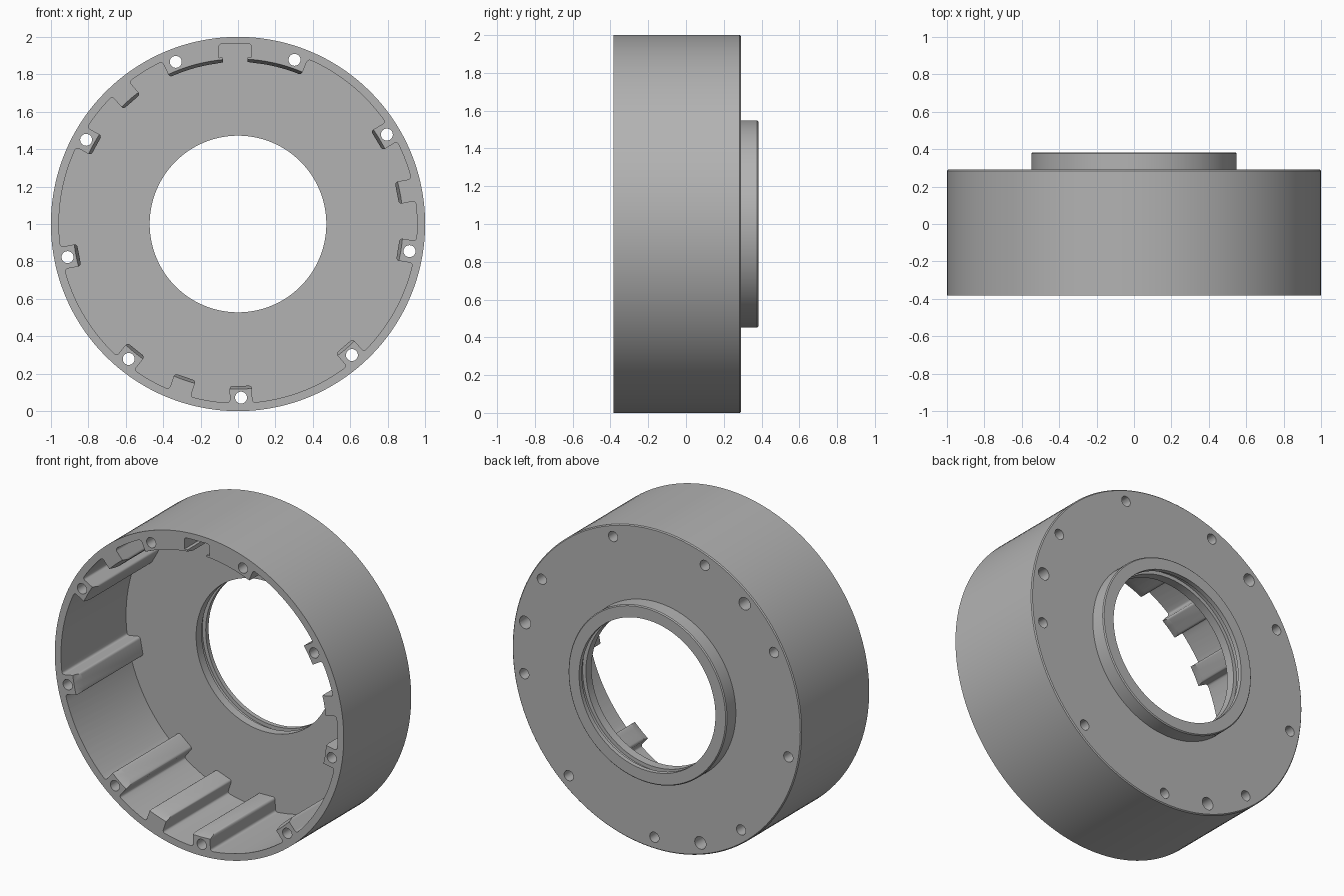
import bpy, bmesh, math
from mathutils import Matrix, Vector

if "Cube" in bpy.data.objects:
    bpy.data.objects.remove(bpy.data.objects["Cube"], do_unlink=True)

FRONT, FLOOR, BACK, END = -0.383, 0.26, 0.29, 0.383
WALL, TIP, BORE = 0.957, 0.865, 0.472
CENTRE = Vector((0, 0, 1))
SCREWS = [31 + 40 * i for i in range(9)]
DOWELS = [11, 131, 251]
PAD_MID, PAD_HALF = 91, 24

grey = bpy.data.materials.new("plain grey")
grey.use_nodes = True
grey.diffuse_color = (0.45, 0.45, 0.45, 1)
grey.node_tree.nodes["Principled BSDF"].inputs["Base Color"].default_value = (0.45, 0.45, 0.45, 1)


def finish(bm, name):
    bmesh.ops.recalc_face_normals(bm, faces=bm.faces)
    mesh = bpy.data.meshes.new(name)
    bm.to_mesh(mesh)
    bm.free()
    mesh.materials.append(grey)
    obj = bpy.data.objects.new(name, mesh)
    bpy.context.collection.objects.link(obj)
    return obj


def lathe(name, profile, steps=144):
    """Revolve a closed (radius, y) profile about the y axis."""
    bm = bmesh.new()
    verts = [bm.verts.new((r, y, 1)) for r, y in profile]
    edges = [bm.edges.new((v, verts[i - 1])) for i, v in enumerate(verts)]
    bmesh.ops.spin(bm, geom=verts + edges, cent=CENTRE, axis=(0, 1, 0),
                   angle=math.tau, steps=steps, use_duplicate=False)
    bmesh.ops.remove_doubles(bm, verts=bm.verts, dist=1e-4)
    return finish(bm, name)


def polar(deg, r, t=0.0):
    """Point at radius r in a direction, shifted sideways by t."""
    a = math.radians(deg)
    return Vector((r * math.cos(a) - t * math.sin(a), 0, r * math.sin(a) + t * math.cos(a)))


def arc(start, end, r):
    n = max(2, round((end - start) / 2.5))
    return [(polar(start + (end - start) * i / n, r), False) for i in range(1, n)]


def cut(target, cutter):
    mod = target.modifiers.new("cut", "BOOLEAN")
    mod.operation, mod.solver, mod.object = "DIFFERENCE", "EXACT", cutter
    bpy.context.view_layer.objects.active = target
    bpy.ops.object.modifier_apply(modifier=mod.name)
    bpy.data.objects.remove(cutter, do_unlink=True)


# Shell with a rear collar and a ring groove inside the bore
housing = lathe("motor_housing", [
    (BORE, FRONT), (1, FRONT), (1, BACK - 0.006), (0.994, BACK),
    (0.548, BACK), (0.548, END - 0.006), (0.542, END), (BORE, END),
    (BORE, 0.355), (0.495, 0.355), (0.495, 0.315), (BORE, 0.315)])

# Cavity outline: the wall arc, interrupted by screw lugs and one slotted pad
outline = []
pad_start, pad_end = PAD_MID - PAD_HALF, PAD_MID + PAD_HALF
neck, slot = 0.066, 0.087
neck_angle = math.degrees(math.asin(neck / TIP))
outline += [(polar(pad_start, WALL), True), (polar(pad_start, TIP), True)]
outline += arc(pad_start, PAD_MID - neck_angle, TIP)
for t, r, rounded in ((-neck, TIP, False), (-neck, 0.89, False), (-slot, 0.89, False),
                      (-slot, 0.963, True)):
    outline.append((polar(PAD_MID, r, t), rounded))
for t, r, rounded in ((slot, 0.963, True), (slot, 0.89, False), (neck, 0.89, False),
                      (neck, TIP, False)):
    outline.append((polar(PAD_MID, r, t), rounded))
outline += arc(PAD_MID + neck_angle, pad_end, TIP)
outline += [(polar(pad_end, TIP), True), (polar(pad_end, WALL), True)]

half = 0.06
root = math.sqrt(WALL ** 2 - half ** 2)
half_angle = math.degrees(math.asin(half / WALL))
last = pad_end
lugs = sorted((a - pad_end) % 360 + pad_end for a in SCREWS + DOWELS
              if abs(a - PAD_MID) > PAD_HALF)
for lug in lugs:
    outline += arc(last, lug - half_angle, WALL)
    outline += [(polar(lug, r, t), True) for t, r in
                ((-half, root), (-half, TIP), (half, TIP), (half, root))]
    last = lug + half_angle
outline += arc(last, pad_start + 360, WALL)

bm = bmesh.new()
verts = [bm.verts.new(p + CENTRE + Vector((0, -0.5, 0))) for p, _ in outline]
bm.faces.new(verts)
corners = [v for v, (_, rounded) in zip(verts, outline) if rounded]
bmesh.ops.bevel(bm, geom=corners, offset=0.016, segments=4, profile=0.5, affect="VERTICES")
extruded = bmesh.ops.extrude_face_region(bm, geom=bm.faces[:])
bmesh.ops.translate(bm, vec=(0, FLOOR + 0.5, 0),
                    verts=[g for g in extruded["geom"] if isinstance(g, bmesh.types.BMVert)])
cut(housing, finish(bm, "cavity_cutter"))

# Lead-in taper on the lug tips at the open end
cut(housing, lathe("taper_cutter", [
    (0.6, -0.5), (0.882, -0.5), (0.882, FRONT), (TIP - 0.004, FRONT + 0.08), (0.6, FRONT + 0.08)]))

# Screw holes run right through; dowel holes are blind from the back
bm = bmesh.new()
for angles, radius, y0, y1 in ((SCREWS, 0.032, -0.5, 0.5), (DOWELS, 0.039, 0.09, 0.5)):
    for a in angles:
        place = Matrix.Translation(CENTRE + polar(a, 0.928) + Vector((0, (y0 + y1) / 2, 0)))
        bmesh.ops.create_cone(bm, cap_ends=True, segments=24, radius1=radius, radius2=radius,
                              depth=y1 - y0, matrix=place @ Matrix.Rotation(math.pi / 2, 4, "X"))
cut(housing, finish(bm, "hole_cutter"))

bpy.ops.object.select_all(action="DESELECT")
housing.select_set(True)
bpy.context.view_layer.objects.active = housing
bpy.ops.object.shade_smooth_by_angle(angle=math.radians(30))
